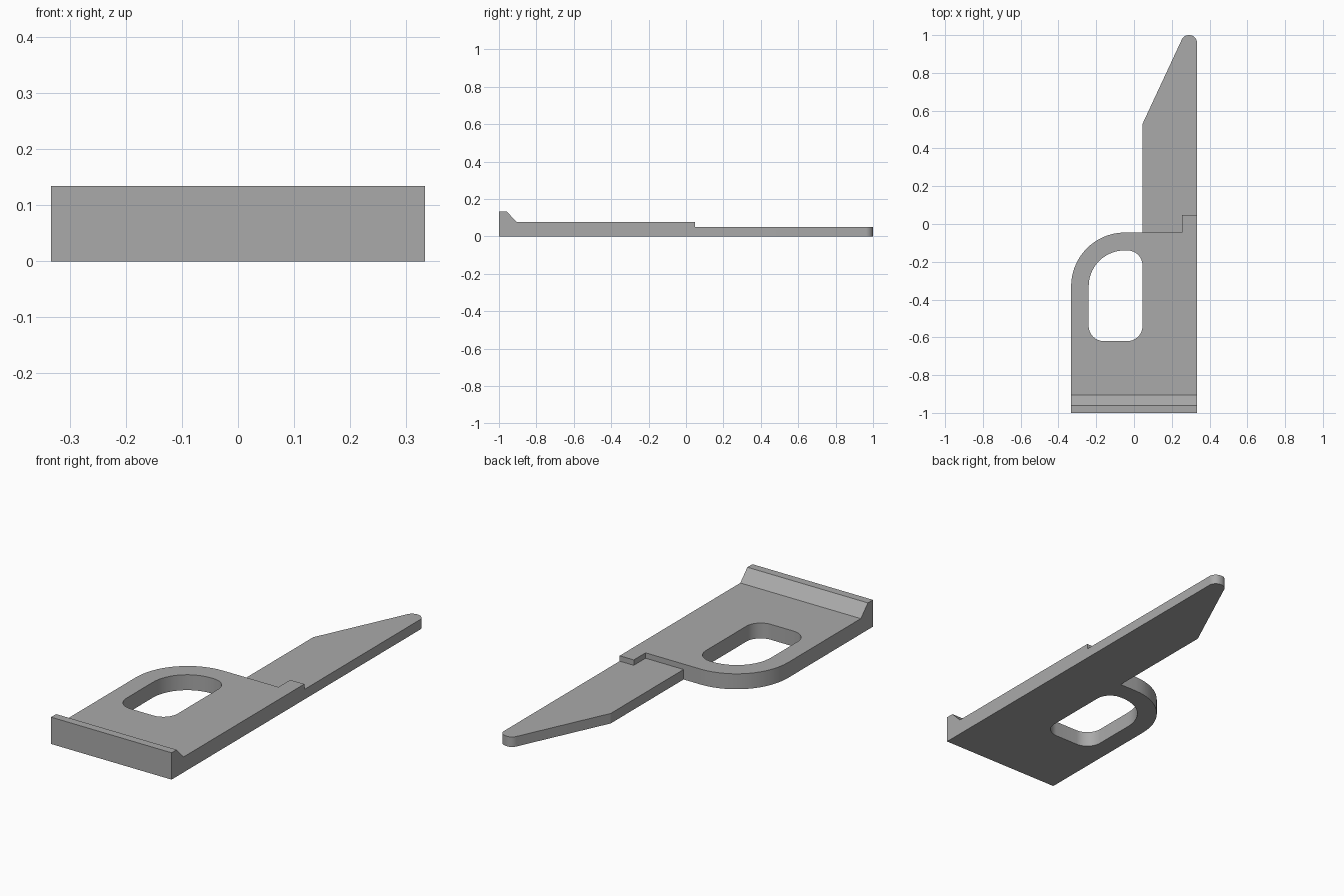
import bpy, bmesh, math
from mathutils import Vector

cube = bpy.data.objects.get("Cube")
if cube:
    bpy.data.objects.remove(cube, do_unlink=True)

W = 0.333      # half width
LIP, PLATE, BLADE = 0.134, 0.077, 0.05   # heights of the three levels

grey = bpy.data.materials.new("grey")
grey.use_nodes = True
grey.diffuse_color = (0.4, 0.4, 0.4, 1)
grey.node_tree.nodes["Principled BSDF"].inputs["Base Color"].default_value = (0.4, 0.4, 0.4, 1)


def rounded(corners, steps=14):
    """Outline from (x, y, radius) corners, with each corner filleted."""
    out = []
    for i, (x, y, r) in enumerate(corners):
        p = Vector((x, y))
        if r == 0:
            out.append(p)
            continue
        a = (Vector(corners[i - 1][:2]) - p).normalized()
        b = (Vector(corners[(i + 1) % len(corners)][:2]) - p).normalized()
        half = a.angle(b) / 2
        centre = p + (a + b).normalized() * r / math.sin(half)
        start = p + a * r / math.tan(half) - centre
        end = p + b * r / math.tan(half) - centre
        sweep = math.pi - 2 * half
        for k in range(steps + 1):
            t = k / steps
            out.append(centre + (start * math.sin((1 - t) * sweep)
                                 + end * math.sin(t * sweep)) / math.sin(sweep))
    return out


def prism(name, outline, low, high, along_x=False):
    """Extrude an outline along z, or a (y, z) outline along x."""
    place = (lambda p, h: (h, p[0], p[1])) if along_x else (lambda p, h: (p[0], p[1], h))
    bm = bmesh.new()
    base = bm.faces.new([bm.verts.new(place(p, low)) for p in outline])
    top = bmesh.ops.extrude_face_region(bm, geom=[base])["geom"]
    shift = Vector(place((0, 0), high - low))
    bmesh.ops.translate(bm, vec=shift, verts=[v for v in top if isinstance(v, bmesh.types.BMVert)])
    bmesh.ops.recalc_face_normals(bm, faces=bm.faces)
    mesh = bpy.data.meshes.new(name)
    bm.to_mesh(mesh)
    bm.free()
    mesh.materials.append(grey)
    obj = bpy.data.objects.new(name, mesh)
    bpy.context.collection.objects.link(obj)
    return obj


# Whole silhouette: plate with a rounded shoulder, and the pointed blade
body = prism("latch_plate", rounded([
    (-W, -1, 0), (W, -1, 0), (W, 1, 0.04), (0.264, 1, 0.04),
    (0.045, 0.53, 0), (0.045, -0.045, 0), (-W, -0.045, 0.285)]), 0, LIP)

cutters = [
    # Finger hole
    prism("hole_cutter", rounded([
        (-0.24, -0.62, 0.08), (0.045, -0.62, 0.08),
        (0.045, -0.14, 0.08), (-0.24, -0.14, 0.19)]), -0.1, 0.3),
    # Space behind the sloped end lip
    prism("lip_cutter", [(-0.904, PLATE), (1.2, PLATE), (1.2, 0.3),
                         (-0.96, 0.3), (-0.96, LIP)], -0.6, 0.6, True),
    # Step down to the blade, leaving a small tab at the edge
    prism("blade_cutter", [(0.045, -0.045), (0.255, -0.045), (0.255, 0.048),
                           (0.6, 0.048), (0.6, 1.2), (-0.3, 1.2), (-0.3, 0.3)], BLADE, 0.3),
]
for cutter in cutters:
    cutter.hide_render = True
    mod = body.modifiers.new(cutter.name, "BOOLEAN")
    mod.operation, mod.solver, mod.object = "DIFFERENCE", "EXACT", cutter

# Apply the cuts and discard the cutters
bpy.context.view_layer.update()
bpy.ops.object.select_all(action="DESELECT")
body.select_set(True)
bpy.context.view_layer.objects.active = body
for cutter in cutters:
    bpy.ops.object.modifier_apply(modifier=cutter.name)
    bpy.data.objects.remove(cutter, do_unlink=True)
bpy.ops.object.shade_smooth_by_angle(angle=math.radians(20))
